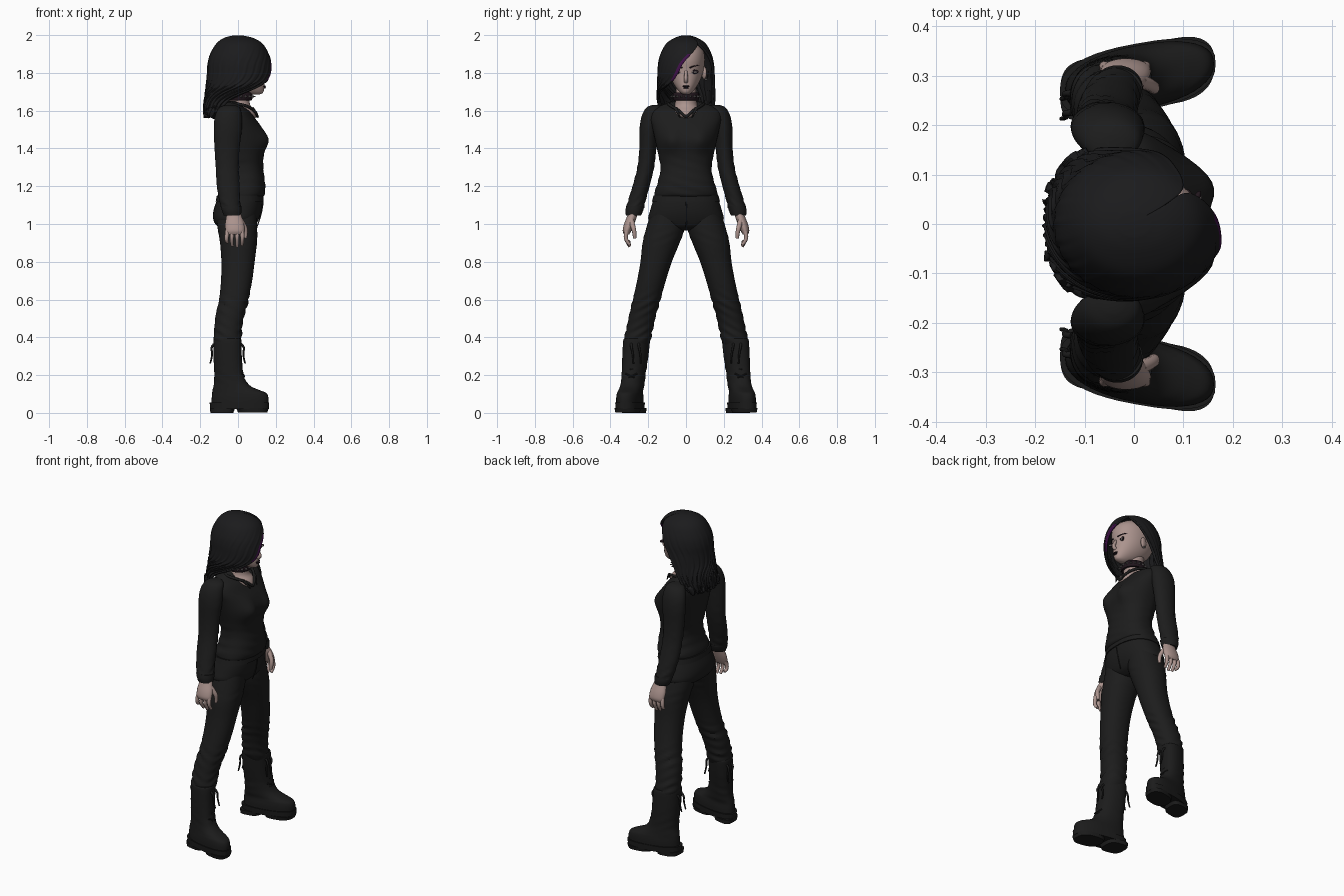
import bpy, bmesh, math
from mathutils import Vector, Matrix


def mat(name, r, g, b):
    m = bpy.data.materials.new(name)
    m.diffuse_color = (r, g, b, 1)
    return m


CLOTH = mat("black cloth", .012, .012, .012)
HAIR = mat("black hair", .011, .011, .012)
BOOT = mat("black leather", .011, .011, .011)
SKIN = mat("pale skin", .41, .295, .27)
PURPLE = mat("purple streak", .05, .005, .065)
DARK = mat("dark makeup", .015, .008, .012)
METAL = mat("dull metal", .16, .15, .15)
WHITE = mat("eye white", .55, .52, .5)


def finish(name, bm, *mats, angle=40):
    bmesh.ops.recalc_face_normals(bm, faces=bm.faces)
    me = bpy.data.meshes.new(name)
    for f in bm.faces:
        f.smooth = True
    bm.to_mesh(me)
    bm.free()
    me.set_sharp_from_angle(angle=math.radians(angle))
    for m in mats:
        me.materials.append(m)
    ob = bpy.data.objects.new(name, me)
    bpy.context.collection.objects.link(ob)
    return ob


def smooth_rows(st, sub):
    """Catmull-Rom interpolation of station tuples."""
    out = []
    for i in range(len(st) - 1):
        p0, p1, p2, p3 = st[max(i - 1, 0)], st[i], st[i + 1], st[min(i + 2, len(st) - 1)]
        for k in range(sub):
            t = k / sub
            out.append([.5 * (2 * b + (c - a) * t + (2 * a - 5 * b + 4 * c - d) * t * t
                              + (3 * b - a - 3 * c + d) * t ** 3)
                        for a, b, c, d in zip(p0, p1, p2, p3)])
    return out + [list(st[-1])]


def power(v, n):
    return math.copysign(abs(v) ** (2 / n), v)


def loft(name, st, m, n=2.0, segs=40, sub=4, s=1, folds=(), skew=0, angle=40):
    """Stack of oval rings; station = z, x back, x front, y centre, y radius."""
    bm, rings = bmesh.new(), []
    for z, x0, x1, cy, ry in smooth_rows(st, sub):
        ring = []
        for j in range(segs):
            a = 2 * math.pi * j / segs
            w = sum(amp * math.exp(-((z - fz) / fw) ** 2) for fz, fw, amp in folds)
            w *= math.sin(z * 120 + 3 * math.sin(a + .6) + 2 * math.sin(2 * a)) * (.6 + .4 * math.cos(3 * a))
            x = (x0 + x1) / 2 + ((x1 - x0) / 2 + w) * power(math.cos(a), n)
            y = cy + (ry + w) * power(math.sin(a), n) + skew * x
            ring.append(bm.verts.new((x, y * s, z)))
        rings.append(ring)
    for r, q in zip(rings, rings[1:]):
        for j in range(segs):
            k = (j + 1) % segs
            bm.faces.new((r[j], r[k], q[k], q[j]))
    bm.faces.new(rings[0])
    bm.faces.new(rings[-1])
    return finish(name, bm, m, angle=angle)


def blob(name, loc, size, m, rz=0.0):
    bm = bmesh.new()
    M = Matrix.Translation(loc) @ Matrix.Rotation(rz, 4, 'Z') @ Matrix.Diagonal((*size, 1))
    bmesh.ops.create_uvsphere(bm, u_segments=24, v_segments=16, radius=1, matrix=M)
    return finish(name, bm, m)


def tube(name, pts, r, m, taper=1.0, closed=False):
    cu = bpy.data.curves.new(name, 'CURVE')
    cu.dimensions, cu.bevel_depth, cu.bevel_resolution = '3D', r, 3
    cu.use_fill_caps, cu.resolution_u = True, 6
    sp = cu.splines.new('NURBS')
    sp.points.add(len(pts) - 1)
    for i, p in enumerate(pts):
        sp.points[i].co = (*p, 1)
        sp.points[i].radius = 1 + (taper - 1) * i / (len(pts) - 1)
    sp.order_u, sp.use_endpoint_u, sp.use_cyclic_u = 3, not closed, closed
    cu.materials.append(m)
    ob = bpy.data.objects.new(name, cu)
    bpy.context.collection.objects.link(ob)
    return ob


# Sweater body with a soft bust swell, trousers top
sweater = loft("sweater", [(1.14, -.10, .125, 0, .160), (1.16, -.105, .142, 0, .168), (1.22, -.085, .142, 0, .150),
                           (1.29, -.075, .134, 0, .135), (1.36, -.09, .133, 0, .145), (1.44, -.105, .135, 0, .163),
                           (1.51, -.115, .12, 0, .178), (1.56, -.115, .09, 0, .19), (1.60, -.105, .06, 0, .18),
                           (1.625, -.09, .025, 0, .14), (1.65, -.06, .0, 0, .06)], CLOTH, n=2.3, segs=64, sub=5,
               folds=[(1.2, .06, .003), (1.32, .05, .002)])
for v in sweater.data.vertices:
    if v.co.x > 0:
        swell = max(math.exp(-((abs(v.co.y) - .078) / .06) ** 2), .55 * math.exp(-(v.co.y / .08) ** 2))
        v.co.x += .036 * swell * math.exp(-((v.co.z - 1.445) / .062) ** 2)
loft("trousers_seat", [(1.17, -.095, .12, 0, .155), (1.13, -.11, .13, 0, .172), (1.07, -.13, .125, 0, .190),
                       (1.02, -.13, .108, 0, .198), (.985, -.105, .086, 0, .15), (.965, -.05, .05, 0, .05)],
     CLOTH, n=2.3, segs=56)
loft("waistband", [(1.15, -.112, .134, 0, .172), (1.12, -.118, .136, 0, .18)], CLOTH, n=2.3, sub=1, segs=56)
tube("fly_seam", [(.133, 0, 1.12), (.127, .006, 1.05), (.10, 0, .985)], .003, CLOTH)

for s in (1, -1):
    # Sleeve with cuff
    loft("sleeve", [(1.63, -.065, -.02, .155, .025), (1.615, -.1, .01, .168, .043), (1.57, -.122, .02, .185, .05),
                    (1.50, -.128, .02, .197, .049), (1.40, -.124, .008, .202, .045), (1.30, -.118, .004, .213, .044),
                    (1.20, -.112, .008, .238, .045), (1.12, -.098, .01, .261, .046), (1.085, -.09, .015, .27, .048)],
         CLOTH, s=s, folds=[(1.3, .06, .005), (1.13, .05, .004), (1.5, .05, .0015)])
    loft("cuff", [(1.095, -.09, .018, .268, .048), (1.07, -.085, .018, .274, .047), (1.045, -.075, .016, .278, .04)],
         CLOTH, s=s)
    # Hand
    loft("palm", [(1.07, -.06, .01, .277, .025), (1.04, -.062, .02, .286, .026), (1.0, -.068, .032, .301, .027),
                  (.965, -.066, .034, .312, .023), (.945, -.06, .028, .314, .014)], SKIN, s=s, segs=24)
    for i, (x, tip) in enumerate(((-.055, .905), (-.03, .885), (-.004, .88), (.021, .89))):
        tube("finger", [(x, .312 * s, .965), (x * 1.1, .322 * s, .935), (x * 1.1, .312 * s, .905),
                        (x, .297 * s, tip)], .0125, SKIN, .65)
    tube("thumb", [(.012, .29 * s, 1.02), (.038, .28 * s, .985), (.042, .272 * s, .95), (.038, .272 * s, .925)],
         .015, SKIN, .6)
    # Trouser leg
    loft("trouser_leg", [(1.06, -.11, .1, .095, .09), (.98, -.108, .102, .108, .102), (.90, -.095, .1, .132, .098),
                         (.80, -.088, .088, .158, .083), (.70, -.09, .075, .183, .076), (.60, -.1, .055, .208, .073),
                         (.52, -.118, .034, .229, .071), (.45, -.125, .02, .244, .07), (.39, -.128, .016, .256, .07),
                         (.36, -.12, .01, .26, .06)],
         CLOTH, n=2.15, s=s, sub=6, folds=[(.57, .06, .006), (.43, .04, .006), (.93, .04, .002)])
    # Tall boot, sole, heel
    loft("boot_upper", [(.395, -.126, .014, .27, .065), (.38, -.13, .018, .272, .069), (.30, -.13, .02, .278, .067),
                        (.22, -.126, .026, .285, .062), (.17, -.126, .042, .288, .06), (.14, -.13, .07, .291, .06),
                        (.12, -.135, .115, .294, .06), (.105, -.137, .15, .295, .062), (.08, -.139, .161, .295, .065),
                        (.045, -.14, .161, .295, .065)],
         BOOT, n=2.3, s=s, skew=.18, folds=[(.22, .06, .002)])
    loft("boot_sole", [(.02, -.148, .163, .295, .067), (.055, -.15, .165, .295, .069)],
         BOOT, n=2.6, sub=1, s=s, skew=.18, angle=30)
    loft("boot_heel", [(0, -.146, -.025, .29, .06), (.025, -.149, -.015, .29, .062)],
         BOOT, n=3.2, sub=1, s=s, skew=.18, angle=30)
    loft("boot_tread", [(.003, .0, .155, .295, .062), (.025, -.01, .163, .295, .066)],
         BOOT, n=2.6, sub=1, s=s, skew=.18, angle=30)
    # Laces and loose ends
    for k in range(6):
        z = .18 + .034 * k
        x, y = .024 + (.018 if k == 0 else .006 if k == 1 else 0), .29 - .0025 * k
        for d in (1, -1):
            tube("lace", [(x - .022, (y - .032 * d) * s, z), (x + .004, y * s, z + .014),
                          (x - .022, (y + .032 * d) * s, z + .028)], .004, BOOT)
    for x, y, d in ((.016, .25, 1), (.016, .29, 1), (-.125, .225, -1), (-.125, .265, -1)):
        tube("lace_end", [(x, y * s, .365), (x + .02 * d, y * s, .35), (x + .008 * d, (y - .01) * s, .31),
                          (x + .022 * d, (y - .012) * s, .262)], .007, BOOT, .6)

# Head, neck, collar
loft("head", [(1.685, .07, .112, 0, .014), (1.695, .03, .132, 0, .03), (1.72, -.03, .139, 0, .052),
              (1.76, -.085, .138, 0, .075), (1.81, -.115, .136, 0, .092), (1.87, -.13, .142, 0, .1),
              (1.92, -.115, .125, 0, .09), (1.96, -.06, .07, 0, .05)], SKIN, n=2.1)
loft("neck", [(1.76, -.06, .055, 0, .055), (1.68, -.055, .06, 0, .054), (1.63, -.065, .065, 0, .06),
              (1.60, -.07, .09, 0, .075), (1.575, -.06, .1, 0, .06), (1.56, -.06, .09, 0, .04)], SKIN)
tube("collar", [(.106, 0, 1.56), (.09, .035, 1.60), (.045, .085, 1.628), (-.03, .1, 1.64), (-.085, 0, 1.645),
                (-.03, -.1, 1.64), (.045, -.085, 1.628), (.09, -.035, 1.60)], .008, CLOTH, closed=True)
for s in (1, -1):
    tube("collar_point", [(.075, .055 * s, 1.612), (.092, .045 * s, 1.595), (.108, .032 * s, 1.565)], .01, CLOTH, .3)

# Face details
tube("nose", [(.136, 0, 1.81), (.142, 0, 1.79), (.156, 0, 1.765), (.14, 0, 1.755)], .008, SKIN, 1.5)
blob("upper_lip", (.1385, 0, 1.729), (.009, .018, .005), DARK)
blob("lower_lip", (.138, 0, 1.721), (.01, .014, .005), DARK)
for s in (1, -1):
    blob("eye_liner", (.123, .043 * s, 1.806), (.008, .026, .011), DARK, -.42 * s)
    blob("eye_white", (.1265, .042 * s, 1.804), (.0075, .019, .006), WHITE, -.42 * s)
    blob("iris", (.1325, .041 * s, 1.804), (.003, .006, .006), DARK, -.42 * s)
    tube("eyebrow", [(.139, .02 * s, 1.827), (.129, .045 * s, 1.84), (.108, .07 * s, 1.838)], .004, DARK, .5)
    blob("ear", (.01, .096 * s, 1.80), (.024, .012, .034), SKIN, .3 * s)
    blob("earring", (.015, .106 * s, 1.765), (.006, .006, .006), METAL)

# Choker with spikes
loft("choker", [(1.655, -.062, .072, 0, .066), (1.665, -.067, .077, 0, .07), (1.685, -.067, .077, 0, .07),
                (1.695, -.062, .072, 0, .066)], DARK, sub=2)
bm = bmesh.new()
for j in range(18):
    a = 2 * math.pi * j / 18
    d = Vector((math.cos(a), math.sin(a), 0))
    M = Matrix.Translation((.005 + .078 * d.x, .077 * d.y, 1.675)) @ d.to_track_quat('Z', 'Y').to_matrix().to_4x4()
    bmesh.ops.create_cone(bm, cap_ends=True, segments=8, radius1=.008, radius2=.001, depth=.02, matrix=M)
finish("choker_spikes", bm, METAL)

# Hair shell: z, x back, x front, y radius, start angle (parted side), end angle (fringe side)
rows = smooth_rows([(1.997, -.03, .03, .025, 40, 40), (1.985, -.075, .08, .06, 40, 39.5), (1.955, -.115, .13, .105, 42, 37),
                    (1.90, -.147, .163, .135, 62, 12), (1.85, -.16, .178, .147, 74, -6), (1.80, -.163, .183, .15, 86, -16),
                    (1.76, -.166, .176, .152, 92, -26), (1.725, -.17, .165, .153, 96, -46),
                    (1.69, -.175, .15, .154, 98, -76), (1.65, -.18, .13, .155, 102, -100),
                    (1.61, -.183, .10, .155, 108, -108), (1.575, -.18, .07, .147, 118, -118)], 5)
N = 180
bm, grid = bmesh.new(), []
for z, x0, x1, ry, a0, a1 in rows:
    row = []
    for j in range(N + 1):
        a = math.radians(a0 + (360 + a1 - a0) * j / N)
        low = min(1, max(0, (1.97 - z) / .4))
        k = 1 + .018 * low * (math.cos(j * .75) + .5 * math.cos(j * 1.31))
        drop = .014 * math.sin(j * .55) * max(0, low - .75) * 4
        row.append(bm.verts.new(((x0 + x1) / 2 + (x1 - x0) / 2 * k * math.cos(a), ry * k * math.sin(a), z + drop)))
    grid.append(row)
bm.faces.new(grid[0])
for r, q in zip(grid, grid[1:]):
    for j in range(N):
        f = bm.faces.new((r[j], r[j + 1], q[j + 1], q[j]))
        # thin purple streak down the leading edge of the fringe
        if j >= N - 5 and 1.76 < r[j].co.z < 1.9:
            f.material_index = 1
hair = finish("hair", bm, HAIR, PURPLE, angle=60)
sol = hair.modifiers.new("thickness", 'SOLIDIFY')
sol.thickness, sol.offset = .014, -1
